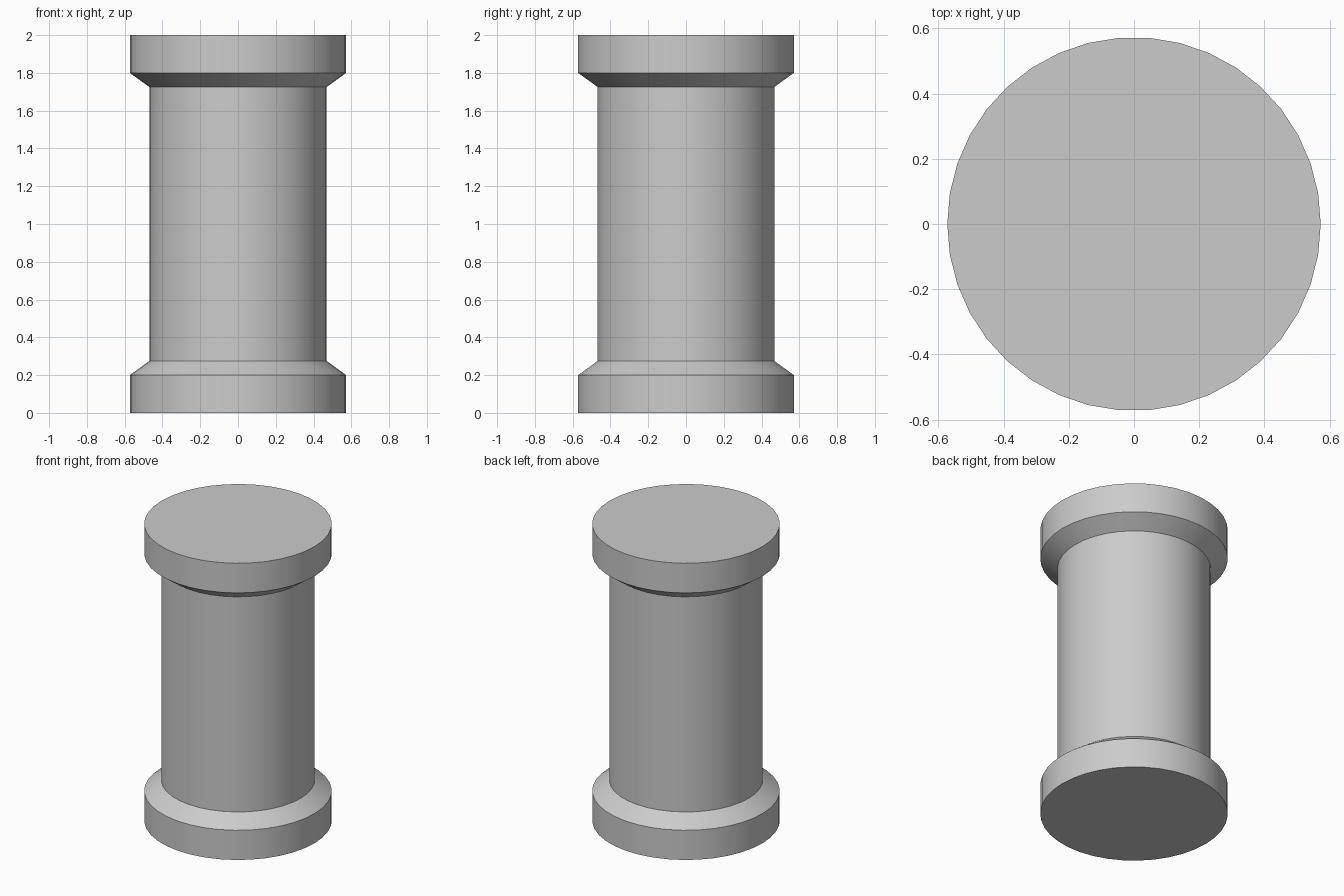
import bpy, bmesh, math

cube = bpy.data.objects.get("Cube")
if cube:
    bpy.data.objects.remove(cube, do_unlink=True)

SIDES = 38
FLANGE_R, CORE_R = 0.573, 0.469

grey = bpy.data.materials.new("plain grey")
grey.use_nodes = True
color = (0.6, 0.6, 0.6, 1)
grey.diffuse_color = color
grey.node_tree.nodes["Principled BSDF"].inputs["Base Color"].default_value = color


def turned(name, profile):
    """Closed solid of revolution from (radius, height) pairs, bottom to top."""
    bm = bmesh.new()
    rings = []
    for r, z in profile:
        angles = [math.tau * i / SIDES for i in range(SIDES)]
        rings.append([bm.verts.new((r * math.cos(a), r * math.sin(a), z)) for a in angles])
    for low, high in zip(rings, rings[1:]):
        for i in range(SIDES):
            j = (i + 1) % SIDES
            bm.faces.new((low[i], low[j], high[j], high[i]))
    bm.faces.new(rings[0][::-1])
    bm.faces.new(rings[-1])
    mesh = bpy.data.meshes.new(name)
    bm.to_mesh(mesh)
    bm.free()
    mesh.materials.append(grey)
    obj = bpy.data.objects.new(name, mesh)
    bpy.context.collection.objects.link(obj)
    bpy.ops.object.select_all(action="DESELECT")
    obj.select_set(True)
    bpy.context.view_layer.objects.active = obj
    bpy.ops.object.shade_smooth_by_angle(angle=math.radians(25))


# One turned spool: lower rim and bevel, mirrored at the top around a straight core
lower = [(FLANGE_R, 0), (FLANGE_R, 0.2), (CORE_R, 0.275)]
upper = [(r, 2 - z) for r, z in reversed(lower)]
turned("spool", lower + upper)
